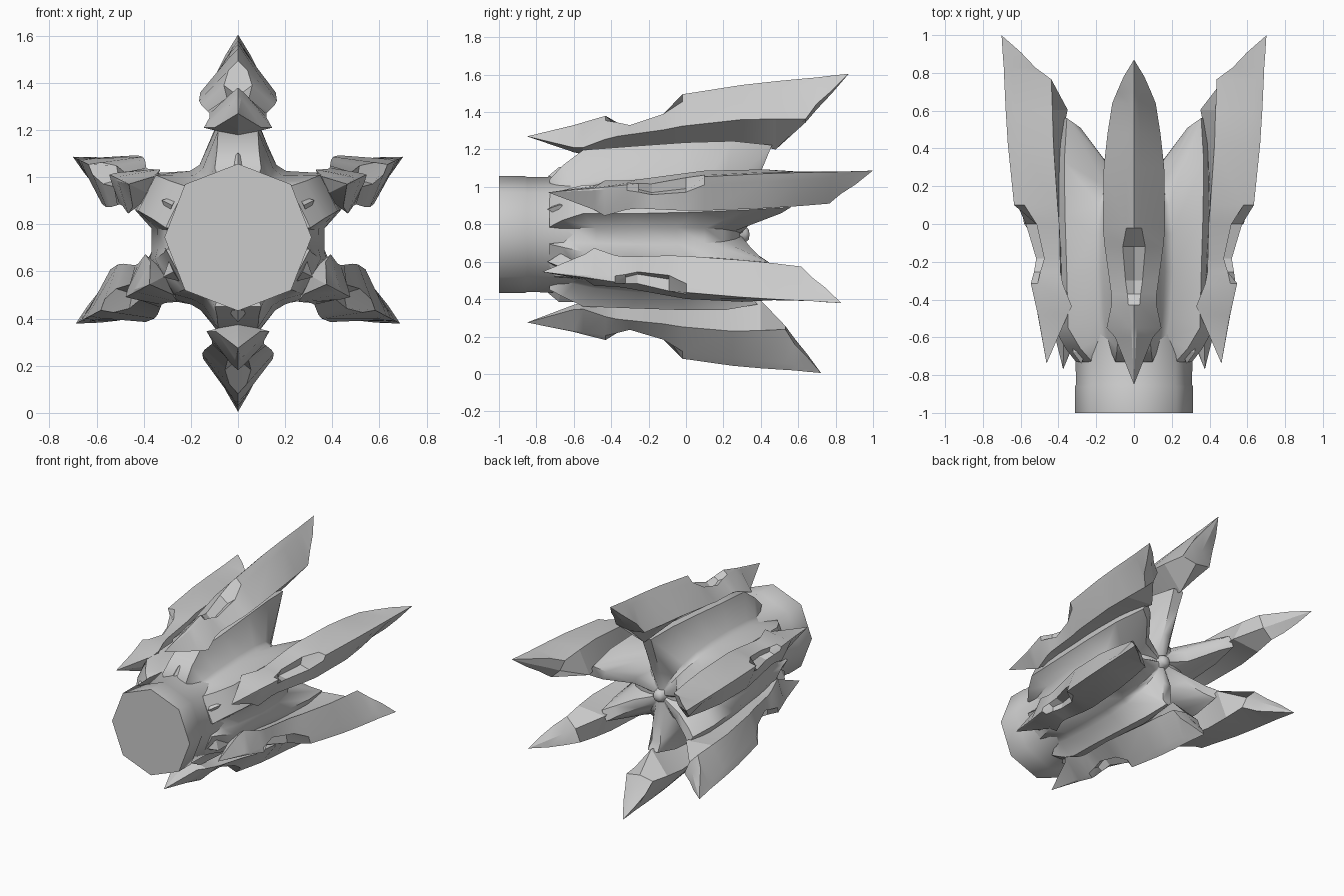
import bpy, bmesh, math

if "Cube" in bpy.data.objects:
    bpy.data.objects.remove(bpy.data.objects["Cube"])

CZ = 0.745  # height of the long axis

metal = bpy.data.materials.new("light_grey")
metal.diffuse_color = (0.6, 0.6, 0.6, 1)
metal.use_nodes = True
metal.node_tree.nodes["Principled BSDF"].inputs["Base Color"].default_value = metal.diffuse_color

# angle, skew, front/rear radial offset, front/rear length scale, shift, width scale
FINS = [
    ("top_blade", 90, 0, 0, 0, 1, 1, 0, 1),
    ("upper_right_blade", 26, 10, -.01, -.08, 1.01, 1.01, .12, .8),
    ("lower_right_blade", -28, -6, -.10, -.08, .93, .93, .021, .84),
    ("bottom_blade", -90, 0, -.055, -.12, 1, .83, 0, .92),
    ("lower_left_blade", 208, 6, -.10, -.08, .93, .93, .021, .84),
    ("upper_left_blade", 154, -10, -.01, -.08, 1.01, 1.01, .12, .8),
]

# blade stations: y, ridge, shoulder r, shoulder w, side r, side w, keel
BLADE = [
    (-.60, .585, .58, .012, .465, .10, .44),
    (-.55, .60, .59, .015, .465, .145, .43),
    (-.43, .635, .61, .03, .51, .12, .45),
    (-.37, .58, .60, .035, .525, .12, .455),
    (-.30, .545, .585, .045, .535, .13, .46),
    (-.12, .60, .645, .06, .56, .155, .48),
    (-.02, .75, .71, .04, .58, .165, .485),
    (.30, .80, .76, .04, .615, .16, .49),
    (.48, .82, .78, .035, .618, .14, .455),
    (.64, .835, .80, .025, .618, .115, .60),
    (.70, .84, .81, .02, .70, .09, .67),
    (.78, .85, .83, .012, .77, .055, .755),
]


def make(name, bm, smooth=None):
    bmesh.ops.recalc_face_normals(bm, faces=bm.faces)
    me = bpy.data.meshes.new(name)
    bm.to_mesh(me)
    bm.free()
    me.materials.append(metal)
    ob = bpy.data.objects.new(name, me)
    bpy.context.collection.objects.link(ob)
    if smooth:
        bpy.ops.object.select_all(action='DESELECT')
        ob.select_set(True)
        bpy.context.view_layer.objects.active = ob
        bpy.ops.object.shade_smooth_by_angle(angle=math.radians(smooth))
    return ob


def loft(bm, rings):
    """Skin equal-length rings; a one-point ring closes an end."""
    vs = [[bm.verts.new(p) for p in r] for r in rings]
    for a, b in zip(vs, vs[1:]):
        n = max(len(a), len(b))
        for i in range(n):
            j = (i + 1) % n
            if len(a) == 1:
                bm.faces.new((a[0], b[j], b[i]))
            elif len(b) == 1:
                bm.faces.new((a[i], a[j], b[0]))
            else:
                bm.faces.new((a[i], a[j], b[j], b[i]))
    return vs


def polar(deg, r, y):
    a = math.radians(deg)
    return (r * math.cos(a), y, CZ + r * math.sin(a))


def offset(fin, y):
    t = (y + .85) / 1.72
    return fin[3] + (fin[4] - fin[3]) * t


def fin_point(fin, y, r, w):
    """Map a blade profile point to its place around the axis."""
    _, ang, skew, _, _, s0, s1, shift, ws = fin
    a, b = math.radians(ang), math.radians(ang + skew)
    r += offset(fin, y)
    w *= ws
    return (r * math.cos(a) - w * math.sin(b), y * (s0 if y < 0 else s1) + shift,
            CZ + r * math.sin(a) + w * math.cos(b))


# six long faceted blades with a slot in the ridge
for fin in FINS:
    bm = bmesh.new()
    rings = [[fin_point(fin, -.85, .525, 0)]]
    for y, ridge, sr, sw, er, ew, keel in BLADE:
        rings.append([fin_point(fin, y, r, w) for r, w in (
            (ridge, 0), (sr, sw), (er, ew), (keel, 0), (er, -ew), (sr, -sw))])
    rings.append([fin_point(fin, .87, .86, 0)])
    loft(bm, rings)
    make(fin[0], bm, 20)


# star-shaped body: webs rise to the blades, hollows lie between them
# y at web, web r, web half width, y at hollow, hollow r
BODY = [
    (-.73, .31, .10, -.66, .295),
    (-.66, .38, .09, -.60, .315),
    (-.55, .46, .085, -.48, .345),
    (-.30, .48, .09, -.25, .37),
    (.00, .50, .085, -.05, .365),
    (.25, .505, .07, .10, .335),
    (.46, .48, .04, .20, .27),
    (.41, .36, .035, .26, .18),
    (.34, .19, .03, .29, .09),
]


def star_ring(wy, wr, ww, hy, hr):
    ring = []
    for k, fin in enumerate(FINS):
        ang = fin[1]
        r = wr + offset(fin, wy) * min(1, max(0, (wr - .31) / .12))
        back = min(1, max(0, (wy + .4) / .8))
        y = wy + back * (wy * (fin[6] - 1) + fin[7] * .8)
        if wr < .3:
            y = wy
        half = math.degrees(ww / r)
        ring += [polar(ang + half, r, y), polar(ang - half, r, y)]
        gap = (FINS[(k + 1) % 6][1] - ang + 180) % 360 - 180
        mid = ang + gap / 2
        on_side = abs(math.cos(math.radians(mid))) > .9
        spread, rr = (7, hr) if on_side else (4, hr * .94)
        ring += [polar(mid + spread, rr, hy), polar(mid - spread, rr, hy)]
    return ring


bm = bmesh.new()
loft(bm, [[(0, -.70, CZ)]] + [star_ring(*b) for b in BODY] + [[(0, .29, CZ)]])
make("star_body", bm, 50)

# faceted front barrel
bm = bmesh.new()
rings = []
for y, s in ((-1, 1), (-.86, 1), (-.85, .985), (-.55, 1)):
    rings.append([polar(90 + 45 * i, s * (.312 if i % 2 == 0 else .318), y)
                  for i in range(8)])
vs = loft(bm, rings)
bm.faces.new(vs[0])
bm.faces.new(vs[-1])
make("front_barrel", bm, 50)

# low rounded knob in the rear hollow
bm = bmesh.new()
loft(bm, [[polar(i * 30, r, y) for i in range(12)]
          for r, y in ((.06, .26), (.04, .32), (.028, .335))] + [[(0, .34, CZ)]])
make("rear_knob", bm, 60)

# small wedge nubs where each web leaves the barrel
for fin in FINS:
    bm = bmesh.new()
    a = fin[1]
    loft(bm, [[polar(a, .31, -.74)],
              [polar(a - 9, .31, -.67), polar(a, .36, -.68), polar(a + 9, .31, -.67)],
              [polar(a, .36, -.55)]])
    make(fin[0].replace("blade", "nub"), bm)
